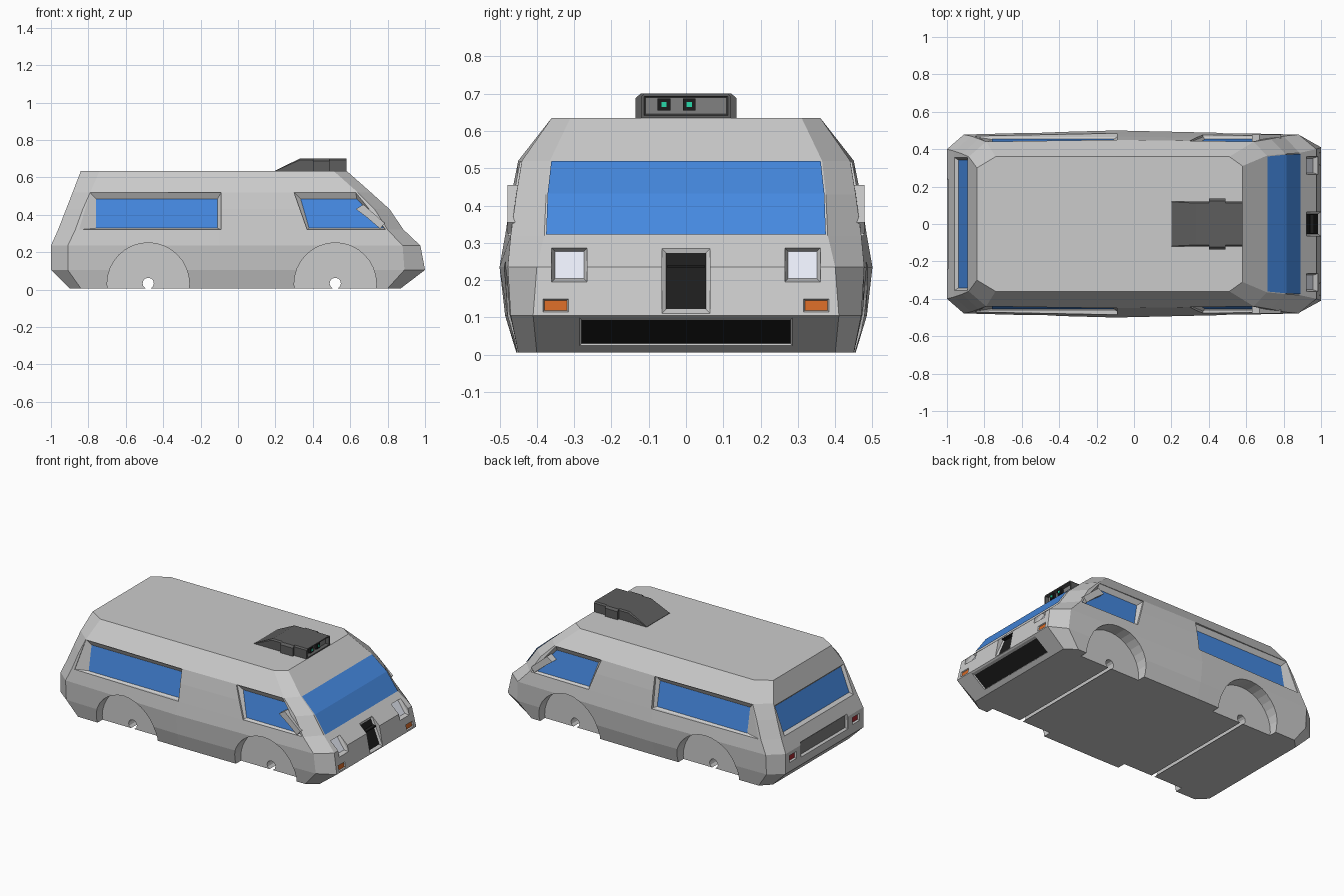
import bpy, bmesh
from math import radians
from mathutils import Vector

if "Cube" in bpy.data.objects:
    bpy.data.objects.remove(bpy.data.objects["Cube"])


def material(name, r, g, b):
    m = bpy.data.materials.new(name)
    m.diffuse_color = (r, g, b, 1)
    m.use_nodes = True
    m.node_tree.nodes["Principled BSDF"].inputs["Base Color"].default_value = m.diffuse_color
    return m


BLUE = material("glass_blue", .06, .25, .75)
BLACK = material("black", .012, .012, .012)
DARK = material("dark_grey", .11, .11, .11)
MID = material("mid_grey", .22, .22, .22)
WHITE = material("lamp_white", .8, .83, .92)
ORANGE = material("lamp_orange", .65, .14, .02)
RED = material("lamp_red", .4, .02, .03)
GREEN = material("lamp_green", .02, .7, .4)


def make(name, verts, faces, mat=None):
    me = bpy.data.meshes.new(name)
    me.from_pydata([tuple(v) for v in verts], [], faces)
    bm = bmesh.new()
    bm.from_mesh(me)
    bmesh.ops.recalc_face_normals(bm, faces=bm.faces)
    bm.to_mesh(me)
    bm.free()
    ob = bpy.data.objects.new(name, me)
    bpy.context.collection.objects.link(ob)
    if mat:
        me.materials.append(mat)
    return ob


def loft(name, rings, mat=None):
    """Closed solid through rings of equal point count."""
    n, k = len(rings[0]), len(rings)
    faces = [(r * n + i, r * n + (i + 1) % n, (r + 1) * n + (i + 1) % n, (r + 1) * n + i)
             for r in range(k - 1) for i in range(n)]
    faces += [tuple(range(n)), tuple(range((k - 1) * n, k * n))]
    return make(name, [v for ring in rings for v in ring], faces, mat)


def box(name, x0, x1, y0, y1, z0, z1, mat=None):
    return loft(name, [[(x, y0, z0), (x, y1, z0), (x, y1, z1), (x, y0, z1)] for x in (x0, x1)], mat)


def cut(target, cutter):
    cutter.hide_render = True
    bpy.context.view_layer.objects.active = target
    mod = target.modifiers.new("cut", 'BOOLEAN')
    mod.object, mod.operation, mod.solver = cutter, 'DIFFERENCE', 'EXACT'
    bpy.ops.object.modifier_apply(modifier=mod.name)
    bpy.data.objects.remove(cutter)


def recess(name, target, inner, mouth, out, mat):
    """Tapered pocket with a coloured panel on its floor."""
    out = Vector(out)
    cut(target, loft("cutter", [inner, mouth, [Vector(p) + out * .15 for p in mouth]]))
    if mat:
        make(name, [Vector(p) + out * .002 for p in inner], [(0, 1, 2, 3)], mat)


def cylinder_y(x, z, r, y0, y1, seg):
    bpy.ops.mesh.primitive_cylinder_add(vertices=seg, radius=r, depth=abs(y1 - y0),
                                        location=(x, (y0 + y1) / 2, z), rotation=(radians(90), 0, 0))
    return bpy.context.object


# Body: stacked plan outlines
def outline(z, xb, yb, xbc, w, wm, xfc, xf, yf):
    half = [(xb, yb), (xbc, w), (-.1, wm), (xfc, w), (xf, yf)]
    return [(x, -y, z) for x, y in half] + [(x, y, z) for x, y in reversed(half)]


body = loft("van_body", [
    outline(.006, -.90, .39, -.84, .45, .455, .80, .87, .40),
    outline(.105, -1.0, .40, -.91, .47, .485, .89, 1.0, .41),
    outline(.235, -1.0, .40, -.91, .478, .50, .88, .975, .40),
    outline(.320, -.962, .39, -.87, .47, .485, .80, .885, .38),
    outline(.430, -.919, .375, -.83, .455, .468, .73, .81, .375),
    outline(.520, -.884, .36, -.79, .44, .45, .64, .71, .365),
    outline(.635, -.84, .30, -.74, .36, .36, .51, .58, .31)])

# Wheel arches and axle holes
for x in (-.48, .52):
    for s in (-1, 1):
        cut(body, cylinder_y(x, .03, .22, s * .40, s * .65, 32))
    cut(body, cylinder_y(x, .033, .03, -.6, .6, 12))

# Side windows
for s, side in ((-1, "right"), (1, "left")):
    for part, inner, mouth in (
            ("rear", (-.76, -.11, -.11, -.76), (-.85, -.09, -.09, -.79)),
            ("front", (.38, .78, .635, .335), (.37, .79, .63, .30))):
        zi, yi = (.328, .328, .485, .485), (.452, .452, .422, .422)
        zm, ym = (.32, .32, .518, .518), (.466, .466, .438, .438)
        recess(f"{part}_side_window_{side}", body,
               [(inner[i], s * yi[i], zi[i]) for i in range(4)],
               [(mouth[i], s * ym[i], zm[i]) for i in range(4)], (0, s, 0), BLUE)

# Windshield, two bent panes
rows = ((.891, .375, .322), (.816, .371, .432), (.715, .361, .52))
make("windshield", [(x, s * y, z) for x, y, z in rows for s in (-1, 1)],
     [(0, 1, 3, 2), (2, 3, 5, 4)], BLUE)

# Nose and tail pockets follow the end profiles
FRONT = ((.006, .87), (.105, 1.0), (.235, .975), (.32, .885))
BACK = ((.006, -.90), (.105, -1.0), (.235, -1.0), (.32, -.962), (.43, -.919), (.52, -.884))


def x_at(profile, z):
    for (z0, x0), (z1, x1) in zip(profile, profile[1:]):
        if z <= z1:
            return x0 + (x1 - x0) * (z - z0) / (z1 - z0)
    return profile[-1][1]


def end_recess(name, end, y0, y1, z0, z1, border, depth, mat):
    prof = FRONT if end > 0 else BACK

    def quad(b, d):
        return [(x_at(prof, z) - end * d, y, z) for y, z in
                ((y0 + b, z0 + b), (y1 - b, z0 + b), (y1 - b, z1 - b), (y0 + b, z1 - b))]
    recess(name, body, quad(border, depth), quad(0, 0), (end, 0, 0), mat)


end_recess("lower_grille", 1, -.285, .285, .025, .098, .005, .012, BLACK)
end_recess("nose_vent", 1, -.065, .065, .11, .285, .012, .015, BLACK)
for s, y0 in (("left", .265), ("right", -.36)):
    end_recess("headlight_" + s, 1, y0, y0 + .095, .195, .286, .009, .025, WHITE)
for s, y0 in (("left", .315), ("right", -.383)):
    end_recess("indicator_" + s, 1, y0, y0 + .068, .115, .15, .004, .008, ORANGE)
for s, y0 in (("left", .29), ("right", -.36)):
    end_recess("tail_light_" + s, -1, y0, y0 + .07, .165, .21, .006, .012, RED)
end_recess("rear_plate_recess", -1, -.24, .24, .155, .25, .01, .014, MID)
end_recess("rear_window", -1, -.355, .355, .325, .505, .014, .018, BLUE)

# Nose vent slat
box("vent_slat", .94, .962, -.05, .05, .232, .24, BLACK)

# Door mirrors
mirror_profile = ((.63, .43), (.67, .455), (.71, .42), (.785, .355), (.76, .325), (.69, .385))
for s, side in ((-1, "right"), (1, "left")):
    loft("mirror_" + side, [[(x, s * y, z) for x, z in mirror_profile] for y in (.43, .478)])

# Roof scoop with side fins and two small lamps
def scoop_ring(x, zt, c):
    return [(x, -.12, .625), (x, -.12, zt - c), (x, -.12 + c, zt),
            (x, .12 - c, zt), (x, .12, zt - c), (x, .12, .625)]


scoop = loft("roof_scoop", [scoop_ring(.2, .637, .002), scoop_ring(.33, .70, .008),
                            scoop_ring(.58, .70, .008)], DARK)
recess("scoop_opening", scoop,
       [(.555, y, z) for y, z in ((-.108, .645), (.108, .645), (.108, .69), (-.108, .69))],
       [(.58, y, z) for y, z in ((-.112, .642), (.112, .642), (.112, .693), (-.112, .693))],
       (1, 0, 0), MID)
for s in (-1, 1):
    side = "left" if s > 0 else "right"
    loft("scoop_fin_" + side, [[(x, s * .11, .63), (x, s * .135, .63), (x, s * .135, .688), (x, s * .122, .70),
                                (x, s * .11, .70)] for x in (.40, .49)], DARK)
    y = .005 + s * .034 - .03
    box("scoop_lamp_housing_" + side, .55, .575, y - .017, y + .017, .655, .687, BLACK)
    box("scoop_lamp_" + side, .57, .578, y - .007, y + .007, .664, .678, GREEN)
